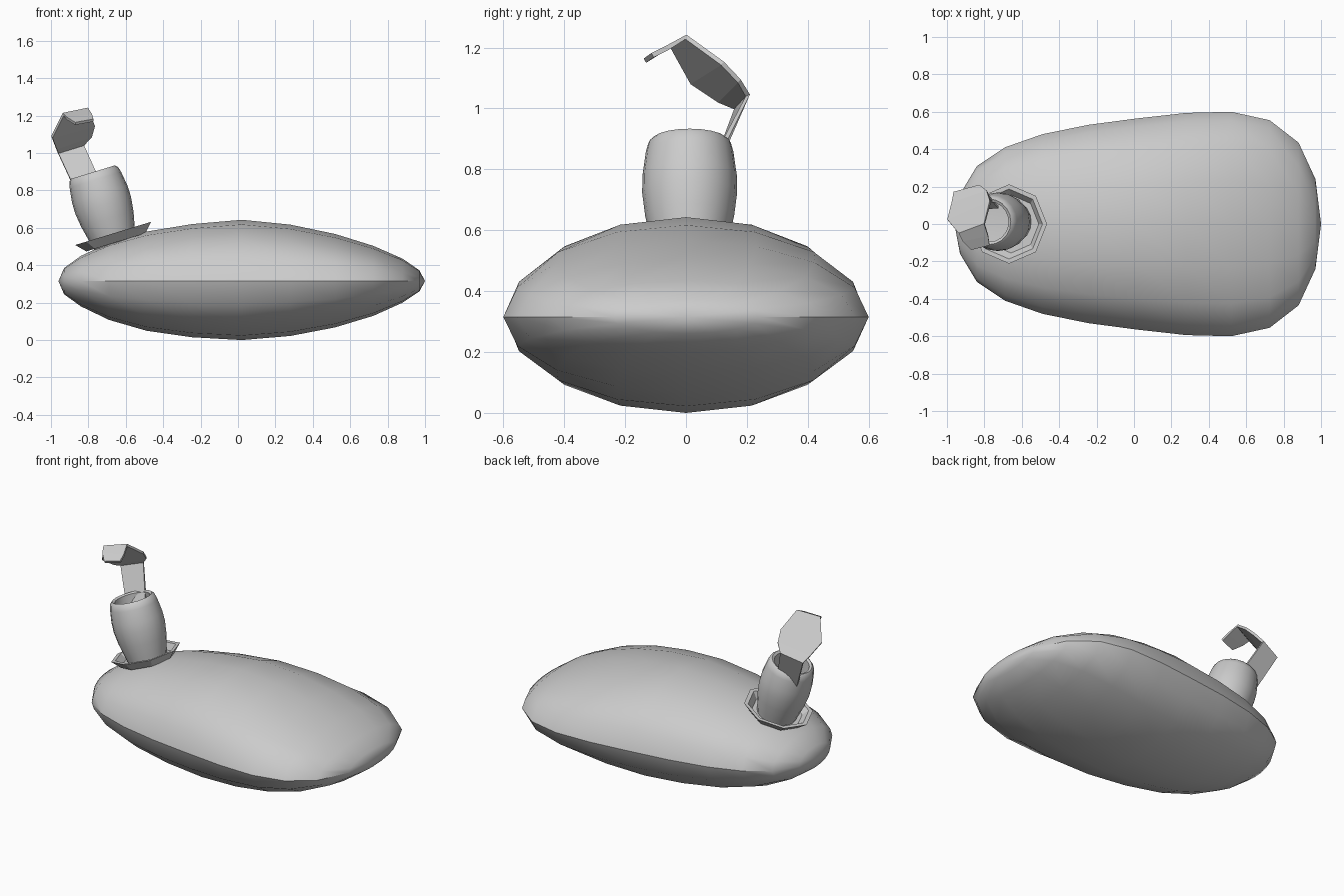
import bpy, bmesh
from math import cos, sin, pi, radians
from mathutils import Matrix, Vector

if "Cube" in bpy.data.objects:
    bpy.data.objects.remove(bpy.data.objects["Cube"])


def loft(name, sections, closed=True, smooth=None):
    """Skin a list of equally long vertex loops or strips."""
    bm = bmesh.new()
    rows = [[bm.verts.new(p) for p in sec] for sec in sections]
    n = len(rows[0])
    for a, b in zip(rows, rows[1:]):
        for i in range(n if closed else n - 1):
            j = (i + 1) % n
            bm.faces.new((a[i], a[j], b[j], b[i]))
    bmesh.ops.remove_doubles(bm, verts=bm.verts, dist=1e-4)
    bmesh.ops.recalc_face_normals(bm, faces=bm.faces)
    mesh = bpy.data.meshes.new(name)
    bm.to_mesh(mesh)
    bm.free()
    ob = bpy.data.objects.new(name, mesh)
    bpy.context.collection.objects.link(ob)
    if smooth:
        bpy.ops.object.select_all(action='DESELECT')
        ob.select_set(True)
        bpy.context.view_layer.objects.active = ob
        bpy.ops.object.shade_smooth_by_angle(angle=radians(smooth))
    return ob


def lathe(name, profile, sides, matrix, smooth=None):
    """Turn a (radius, height) profile round the local z axis."""
    secs = [[matrix @ Vector((r * cos(2 * pi * i / sides), r * sin(2 * pi * i / sides), h))
             for i in range(sides)] for r, h in profile]
    return loft(name, secs, smooth=smooth)


# Bag body: stations along x with half width, top z and bottom z
RIM = 0.315
stations = [(-.96, 0, RIM, RIM), (-.93, .16, .385, .245), (-.84, .31, .45, .18),
            (-.69, .41, .52, .108), (-.49, .48, .58, .05), (-.245, .53, .62, .015),
            (.02, .565, .643, 0), (.28, .594, .617, .022), (.52, .6, .567, .068),
            (.725, .555, .503, .13), (.88, .435, .435, .2), (.97, .24, .373, .26),
            (1, 0, RIM, RIM)]
body = []
for x, w, top, bottom in stations:
    ring = []
    for i in range(16):
        a = 2 * pi * i / 16
        h = (top - RIM) if sin(a) > 0 else (RIM - bottom)
        ring.append((x, w * cos(a), RIM + h * sin(a)))
    body.append(ring)
loft("bag_body", body, smooth=32)

# Leaning axis shared by collar and neck
lean = Matrix.Rotation(radians(-17), 4, 'Y')

# Octagonal dished collar
lathe("collar", [(0, -.05), (.165, -.05), (.212, 0), (.187, 0), (.155, -.036), (0, -.036)],
      8, Matrix.Translation((-.668, 0, .57)) @ lean)

# Bulging open neck
neck = [(0, -.06), (.115, -.06), (.128, 0), (.146, .08), (.156, .16), (.155, .22),
        (.144, .30), (.136, .33), (.122, .343), (.107, .335), (.112, .29), (.115, .2), (0, .19)]
lathe("neck", neck, 20, Matrix.Translation((-.675, .012, .57)) @ lean, smooth=40)

# Bent stopper strap: left and right edge points of each fold
edges = [((-.86, .085, .78), (-.725, .09, .82)),
         ((-.962, .165, 1.0), (-.825, .203, 1.043)),
         ((-.972, .11, 1.025), (-.785, .175, 1.09)),
         ((-.995, .02, 1.085), (-.768, .12, 1.148)),
         ((-.935, -.05, 1.207), (-.80, 0, 1.235)),
         ((-.915, -.09, 1.185), (-.78, -.06, 1.2)),
         ((-.87, -.135, 1.157), (-.773, -.11, 1.175))]
strap = loft("strap", edges, closed=False)
thick = strap.modifiers.new("thickness", 'SOLIDIFY')
thick.thickness = .016
thick.offset = 0
